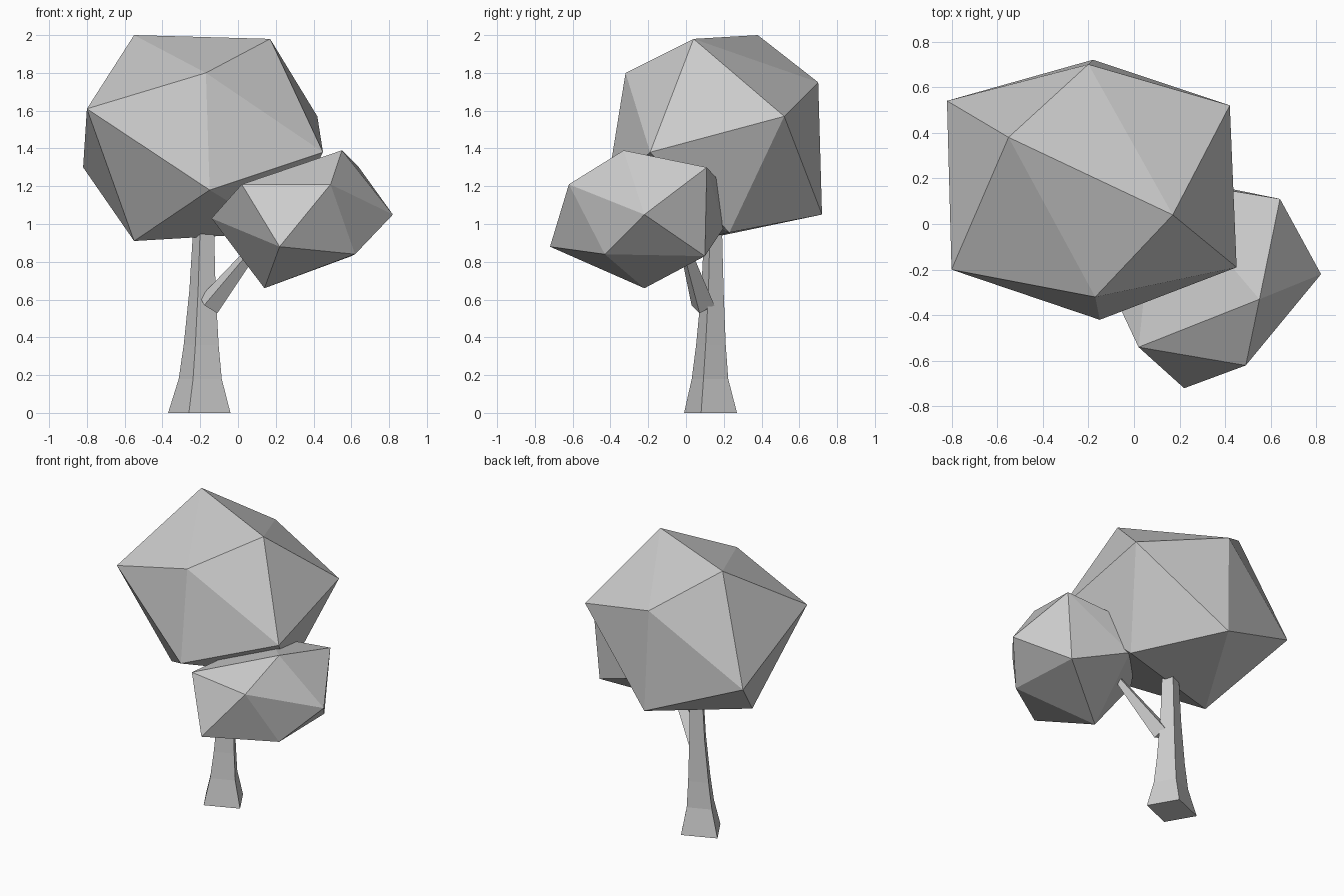
import bpy, bmesh, math
from mathutils import Vector

cube = bpy.data.objects.get("Cube")
if cube:
    bpy.data.objects.remove(cube, do_unlink=True)

grey = bpy.data.materials.new("plain_grey")
grey.use_nodes = True
grey.diffuse_color = (0.6, 0.6, 0.6, 1)
grey.node_tree.nodes["Principled BSDF"].inputs["Base Color"].default_value = (0.6, 0.6, 0.6, 1)


def finish(name, bm):
    bmesh.ops.recalc_face_normals(bm, faces=bm.faces)
    mesh = bpy.data.meshes.new(name)
    bm.to_mesh(mesh)
    bm.free()
    mesh.materials.append(grey)
    bpy.context.collection.objects.link(bpy.data.objects.new(name, mesh))


def crown(name, corners):
    """Irregular twenty-sided leaf mass spanned by its twelve corners."""
    bm = bmesh.new()
    for c in corners:
        bm.verts.new(c)
    bmesh.ops.convex_hull(bm, input=bm.verts)
    finish(name, bm)


def loft(name, rings):
    """Join four-sided rings of points into a closed tapering limb."""
    bm = bmesh.new()
    loops = [[bm.verts.new(p) for p in ring] for ring in rings]
    for low, high in zip(loops, loops[1:]):
        for i in range(4):
            j = (i + 1) % 4
            bm.faces.new((low[i], low[j], high[j], high[i]))
    bm.faces.new(loops[0])
    bm.faces.new(loops[-1])
    finish(name, bm)


# Leaf masses
crown("large_crown", [
    (-0.55, 0.38, 2.0), (0.17, 0.04, 1.98), (-0.17, -0.32, 1.8),
    (-0.2, 0.7, 1.75), (0.42, 0.52, 1.57), (0.45, -0.19, 1.38),
    (-0.8, -0.2, 1.61), (-0.82, 0.54, 1.3), (-0.15, -0.42, 1.18),
    (-0.55, 0.05, 0.91), (-0.18, 0.72, 1.05), (0.22, 0.23, 0.955)])
crown("small_crown", [
    (0.55, -0.33, 1.39), (0.49, -0.62, 1.21), (0.82, -0.22, 1.05),
    (0.64, 0.11, 1.3), (0.02, -0.54, 1.21), (0.22, -0.72, 0.88),
    (0.62, -0.43, 0.84), (0.14, -0.22, 0.66), (-0.14, -0.2, 1.03),
    (0.6, 0.1, 0.83), (0.2, 0.2, 0.98), (0.1, 0.2, 1.2)])

# Flared trunk: centre x, y, height and size of each ring
base = [Vector(p) for p in ((-0.055, -0.14, 0), (0.165, -0.05, 0),
                            (0.055, 0.14, 0), (-0.165, 0.05, 0))]
levels = [(-0.205, 0.13, 0, 1), (-0.2, 0.127, 0.18, 0.69), (-0.195, 0.132, 0.36, 0.56),
          (-0.188, 0.14, 0.65, 0.42), (-0.183, 0.143, 0.92, 0.35), (-0.18, 0.145, 1.1, 0.3)]
loft("trunk", [[Vector((x, y, z)) + p * s for p in base] for x, y, z, s in levels])

# Side branch reaching into the small crown
start, end = Vector((-0.155, 0.09, 0.57)), Vector((0.15, -0.03, 0.95))
side = (end - start).cross(Vector((0, 0, 1))).normalized()
up = side.cross(end - start).normalized()
loft("branch", [[c + r * (side * math.cos(a) + up * math.sin(a))
                 for a in (math.pi / 2 * k for k in range(4))]
                for c, r in ((start, 0.065), (end, 0.02))])
